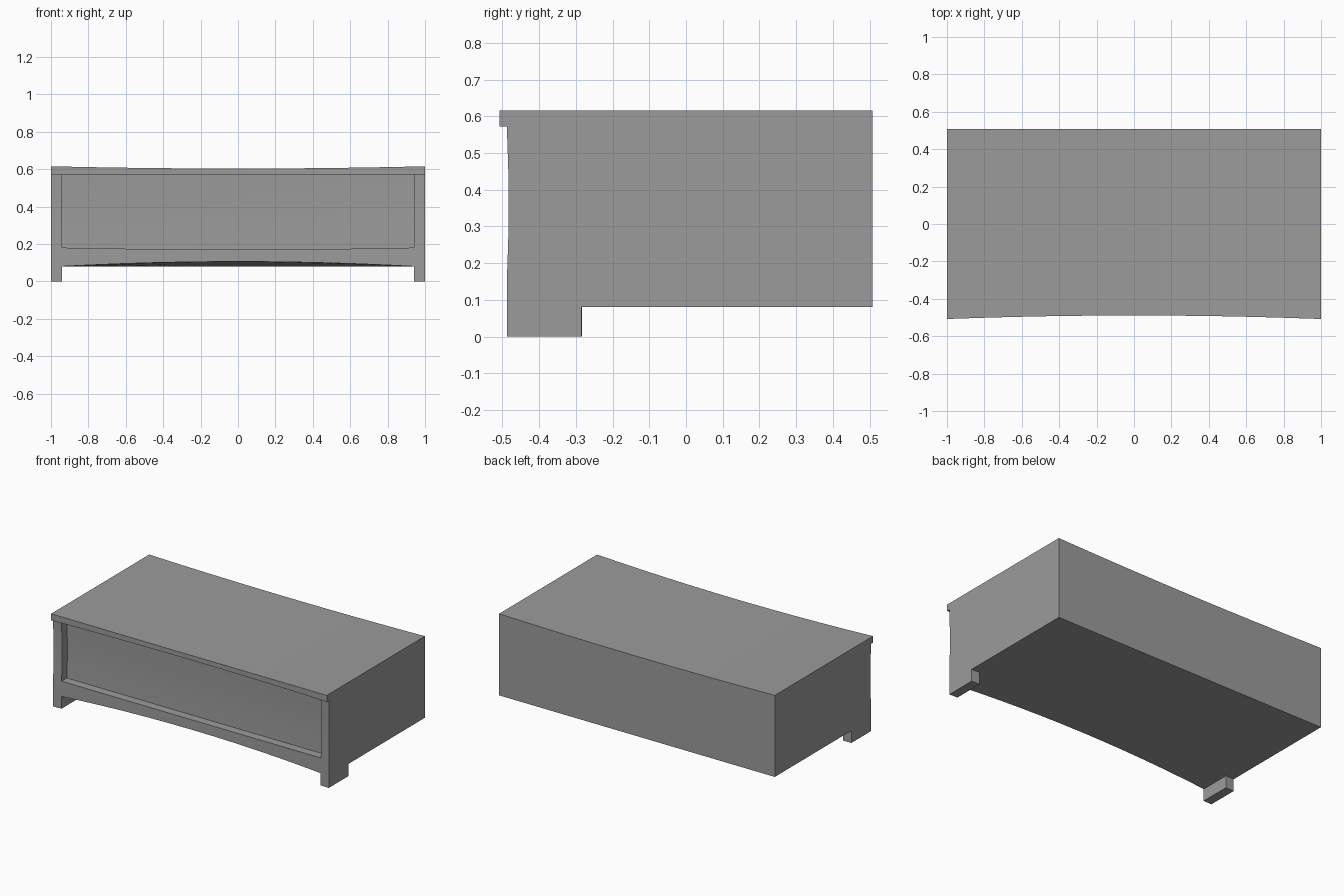
import bpy
import bmesh

cube = bpy.data.objects.get("Cube")
if cube:
    bpy.data.objects.remove(cube, do_unlink=True)

# Single grey finish
grey = bpy.data.materials.new("warm_grey")
grey.use_nodes = True
colour = (0.33, 0.33, 0.33, 1)
grey.diffuse_color = colour
grey.node_tree.nodes["Principled BSDF"].inputs["Base Color"].default_value = colour

BACK, LIP, FRONT, LEG_BACK = 0.508, -0.508, -0.488, -0.285
TOP, LIP_LOW, SILL, BASE = 0.615, 0.572, 0.18, 0.08
POST = 0.94          # inner side of the end posts
DEPTH = 0.055        # depth of the front recess

# Side profile (y, z), from the back top round to the back bottom
profile = [(BACK, TOP), (LIP, TOP), (LIP, LIP_LOW), (FRONT, LIP_LOW),
           (-0.483, 0.42), (-0.483, 0.3), (-0.487, SILL), (FRONT, BASE),
           (LEG_BACK, BASE), (BACK, BASE)]
STEPS = 12
columns = [-1] + [POST * (2 * i / STEPS - 1) for i in range(STEPS + 1)] + [1]


def bend(x, y, z):
    """Hollow the front, sag the top and arch the lower front rail."""
    middle = max(0, 1 - (x / POST) ** 2)
    forward = (BACK - y) / (BACK - LIP)
    if z == TOP:
        dz = -0.012 * (1 - x * x)
    elif z == SILL:
        dz = -0.01 * middle
    elif z == BASE:
        dz = 0.026 * middle * forward
    else:
        dz = 0
    return x, y + 0.019 * (1 - x * x) * forward, z + dz


def extrude(bm, faces):
    """Extrude a face region and return its new vertices."""
    result = bmesh.ops.extrude_face_region(bm, geom=faces)
    old = [f for f in faces if f.is_valid]
    if old:
        bmesh.ops.delete(bm, geom=old, context="FACES")
    return [v for v in result["geom"] if isinstance(v, bmesh.types.BMVert)]


# Cabinet: profile lofted across the width
bm = bmesh.new()
rings = [[bm.verts.new(bend(x, y, z)) for y, z in profile] for x in columns]
count = len(profile)
strips = []
for a, b in zip(rings, rings[1:]):
    strips.append([bm.faces.new((a[i], a[(i + 1) % count], b[(i + 1) % count], b[i]))
                   for i in range(count)])
bm.faces.new(rings[0])
bm.faces.new(rings[-1])
bmesh.ops.recalc_face_normals(bm, faces=bm.faces[:])

# Front recess between the posts, lip and lower rail
recess = [strip[i] for strip in strips[1:-1] for i in range(3, 6)]
feet = [[strips[0][7]], [strips[-1][7]]]
for v in extrude(bm, recess):
    v.co.y += DEPTH

# Front feet below the end posts
for foot in feet:
    for v in extrude(bm, foot):
        v.co.z = 0

bmesh.ops.recalc_face_normals(bm, faces=bm.faces[:])
mesh = bpy.data.meshes.new("cabinet")
bm.to_mesh(mesh)
bm.free()
mesh.materials.append(grey)
cabinet = bpy.data.objects.new("cabinet", mesh)
bpy.context.collection.objects.link(cabinet)

# Smooth the gentle bends while keeping corners crisp
bpy.ops.object.select_all(action="DESELECT")
cabinet.select_set(True)
bpy.context.view_layer.objects.active = cabinet
bpy.ops.object.shade_smooth_by_angle(angle=0.5)
